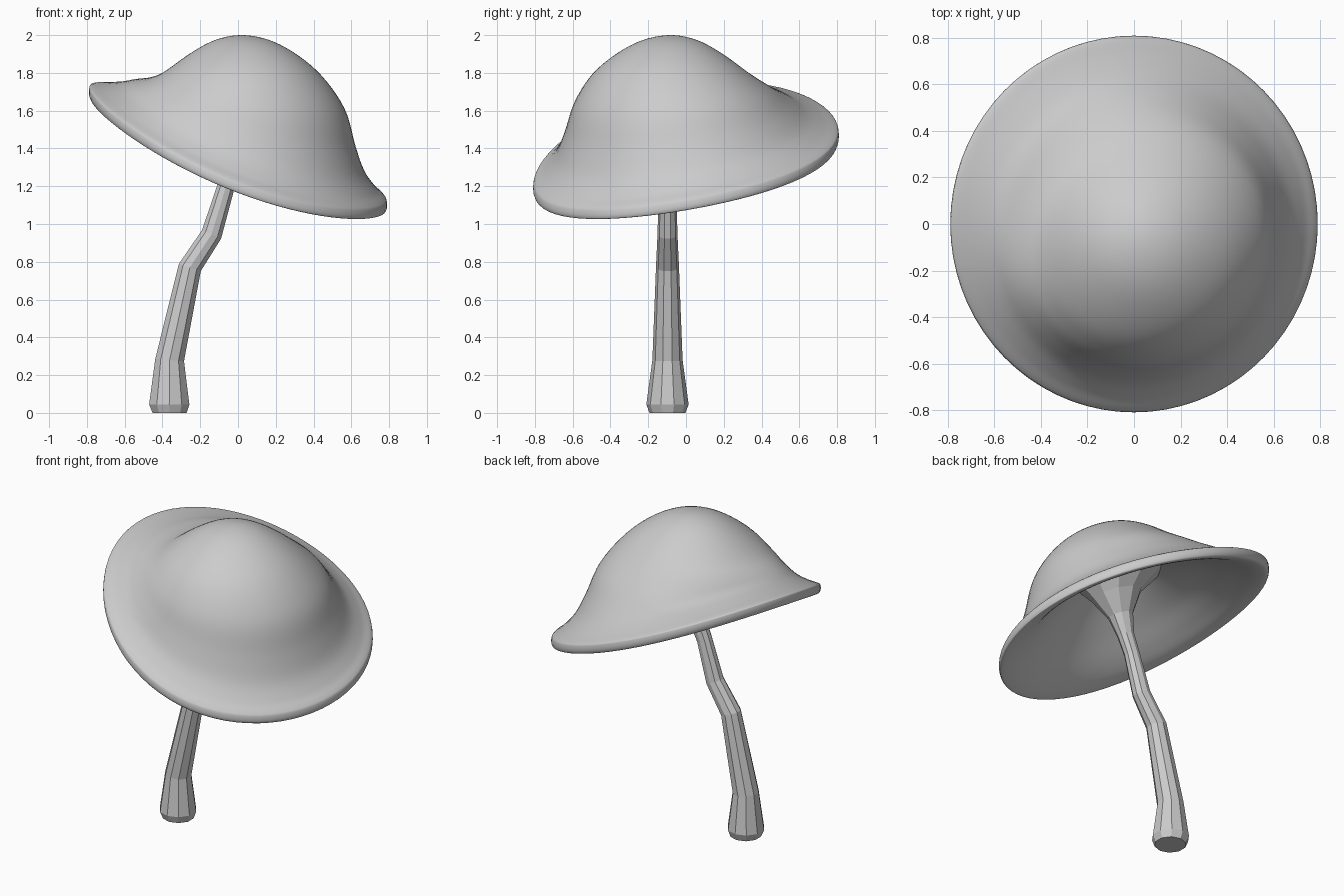
import bpy, bmesh, math

if "Cube" in bpy.data.objects:
    bpy.data.objects.remove(bpy.data.objects["Cube"])


def loft(name, rings, sides, close_start=False, phase=0.0):
    """Skin stacked rings: (cx, cy, z, rx, ry, slope_x, slope_y, saddle)."""
    bm = bmesh.new()
    loops = []
    for cx, cy, z, rx, ry, gx, gy, k in rings:
        loop = []
        for i in range(sides):
            a = 2 * math.pi * (i + phase) / sides
            dx, dy = rx * math.cos(a), ry * math.sin(a)
            dz = gx * dx + gy * dy + k * (dx * dx - dy * dy)
            loop.append(bm.verts.new((cx + dx, cy + dy, z + dz)))
        loops.append(loop)
    for lo, hi in zip(loops, loops[1:]):
        for i in range(sides):
            j = (i + 1) % sides
            bm.faces.new((lo[i], lo[j], hi[j], hi[i]))
    if close_start:
        bm.faces.new(loops[0])
    bmesh.ops.remove_doubles(bm, verts=bm.verts, dist=1e-5)
    bmesh.ops.recalc_face_normals(bm, faces=bm.faces)
    me = bpy.data.meshes.new(name)
    bm.to_mesh(me)
    bm.free()
    ob = bpy.data.objects.new(name, me)
    bpy.context.collection.objects.link(ob)
    return ob


def smooth_rings(rings, steps):
    """Catmull-Rom between rings, mirrored through the pole at both ends."""
    def mirrored(r):
        return r[:3] + (-r[3], -r[4]) + r[5:]
    pts = [mirrored(rings[1])] + rings + [mirrored(rings[-2])]
    out = []
    for p0, p1, p2, p3 in zip(pts, pts[1:], pts[2:], pts[3:]):
        for s in range(steps):
            t = s / steps
            out.append(tuple(
                0.5 * (2 * b + (c - a) * t + (2 * a - 5 * b + 4 * c - d) * t ** 2
                       + (3 * b - a - 3 * c + d) * t ** 3)
                for a, b, c, d in zip(p0, p1, p2, p3)))
    out.append(rings[-1])
    return out


# Cap: upright dome flowing into a tilted, slightly saddled brim, hollow below
SLOPE_X, SLOPE_Y, SADDLE = -0.38, 0.17, 0.055
profile = [  # cx, cy, mean z, radius, share of the brim tilt
    (0.02, -0.08, 2.00, 0.00, 0.0),
    (0.022, -0.085, 1.975, 0.14, 0.0),
    (0.025, -0.088, 1.905, 0.275, 0.0),
    (0.03, -0.085, 1.80, 0.41, 0.08),
    (0.05, -0.07, 1.685, 0.515, 0.42),
    (0.035, -0.045, 1.57, 0.587, 0.77),
    (0.02, -0.025, 1.485, 0.65, 0.94),
    (0.01, -0.01, 1.43, 0.72, 1.0),
    (0.0, 0.0, 1.402, 0.775, 1.0),
    (0.0, 0.0, 1.385, 0.788, 1.0),
    (0.0, 0.0, 1.35, 0.788, 1.0),
    (0.0, 0.0, 1.335, 0.77, 1.0),
    (0.0, 0.0, 1.36, 0.70, 1.0),
    (0.01, -0.01, 1.42, 0.60, 1.0),
    (0.02, -0.03, 1.53, 0.45, 0.9),
    (0.03, -0.05, 1.63, 0.30, 0.7),
    (0.03, -0.07, 1.71, 0.15, 0.5),
    (0.03, -0.08, 1.74, 0.00, 0.4),
]
rings = [(x, y, z, r, r * (1 + 0.025 * t), t * SLOPE_X, t * SLOPE_Y, t * SADDLE)
         for x, y, z, r, t in profile]
cap = loft("cap", smooth_rings(rings, 5), 72)

# Stem: faceted bent stalk that flares into the cap
path = [  # cx, z, radius, slope_x
    (-0.362, 0.00, 0.095, 0.0),
    (-0.364, 0.045, 0.112, 0.0),
    (-0.362, 0.28, 0.08, -0.08),
    (-0.255, 0.77, 0.061, -0.33),
    (-0.14, 0.945, 0.053, -0.45),
    (-0.066, 1.19, 0.046, -0.35),
    (-0.02, 1.30, 0.05, -0.35),
    (0.02, 1.42, 0.075, -0.35),
    (0.05, 1.55, 0.15, -0.35),
    (0.05, 1.68, 0.27, -0.25),
]
stem = loft("stem", [(x, -0.098, z, r, r, g, 0.0, 0.0) for x, z, r, g in path],
            10, close_start=True, phase=0.5)

# Smooth shading on the cap only
bpy.ops.object.select_all(action='DESELECT')
cap.select_set(True)
bpy.context.view_layer.objects.active = cap
bpy.ops.object.shade_smooth_by_angle(angle=math.radians(50))
